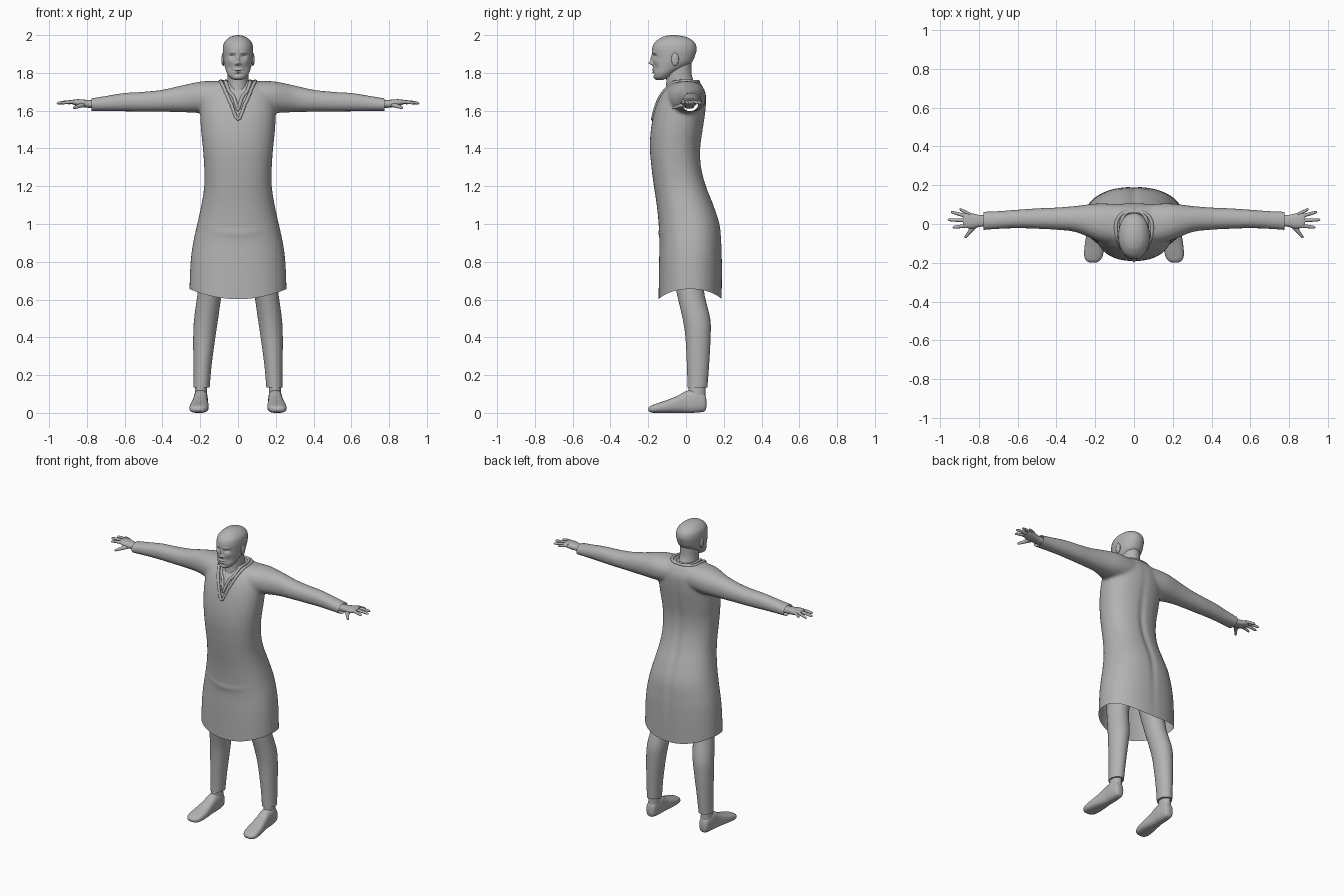
import bpy, bmesh, math
from mathutils import Vector
from mathutils.bvhtree import BVHTree

cube = bpy.data.objects.get("Cube")
if cube:
    bpy.data.objects.remove(cube, do_unlink=True)

grey = bpy.data.materials.new("plain_grey")
grey.use_nodes = True
grey.diffuse_color = (0.45, 0.45, 0.45, 1)
grey.node_tree.nodes["Principled BSDF"].inputs["Base Color"].default_value = (0.45, 0.45, 0.45, 1)


def smooth_rows(rows, steps):
    """Catmull-Rom interpolation through a list of equal-length tuples."""
    out = []
    for i in range(len(rows) - 1):
        a, b, c, d = (rows[min(max(i + k, 0), len(rows) - 1)] for k in (-1, 0, 1, 2))
        for s in range(steps):
            t = s / steps
            out.append([q + 0.5 * t * (r - p + t * (2 * p - 5 * q + 4 * r - w + t * (3 * (q - r) + w - p)))
                        for p, q, r, w in zip(a, b, c, d)])
    out.append(list(rows[-1]))
    return out


def loft(bm, rows, axis, power=2.0, sides=32, steps=5):
    """Closed loft; each row is (position, low, high, low, high) on the other two axes."""
    others = [k for k in range(3) if k != axis]
    rings = []
    for pos, a0, a1, b0, b1 in smooth_rows(rows, steps):
        ring = []
        for i in range(sides):
            ang = 2 * math.pi * i / sides
            c, s = math.cos(ang), math.sin(ang)
            co = [0, 0, 0]
            co[axis] = pos
            co[others[0]] = (a0 + a1) / 2 + (a1 - a0) / 2 * math.copysign(abs(c) ** (2 / power), c)
            co[others[1]] = (b0 + b1) / 2 + (b1 - b0) / 2 * math.copysign(abs(s) ** (2 / power), s)
            ring.append(bm.verts.new(co))
        rings.append(ring)
    for r, q in zip(rings, rings[1:]):
        for i in range(sides):
            j = (i + 1) % sides
            bm.faces.new((r[i], r[j], q[j], q[i]))
    bm.faces.new(rings[0])
    bm.faces.new(rings[-1])


def ball(bm, centre, size):
    made = bmesh.ops.create_uvsphere(bm, u_segments=20, v_segments=12, radius=1)["verts"]
    for v in made:
        v.co = Vector(centre) + Vector(a * b for a, b in zip(v.co, size))


def finish(name, bm, side=1, angle=50):
    for v in bm.verts:
        v.co.x *= side
    bmesh.ops.recalc_face_normals(bm, faces=bm.faces)
    me = bpy.data.meshes.new(name)
    bm.to_mesh(me)
    bm.free()
    me.materials.append(grey)
    me.polygons.foreach_set("use_smooth", [True] * len(me.polygons))
    me.set_sharp_from_angle(angle=math.radians(angle))
    ob = bpy.data.objects.new(name, me)
    bpy.context.collection.objects.link(ob)
    return ob


def bump(u, v):
    return math.exp(-(u * u + v * v))


# Coat: body and sleeves fused into one cloth surface
bm = bmesh.new()
body = [(.56, .257, -.145, .19), (.655, .257, -.145, .19), (.8, .251, -.143, .191), (.9, .238, -.14, .188),
        (1.0, .216, -.145, .179), (1.1, .194, -.155, .147), (1.2, .179, -.17, .108), (1.3, .179, -.183, .082),
        (1.4, .186, -.191, .077), (1.5, .196, -.186, .09), (1.6, .2, -.167, .104), (1.68, .19, -.137, .107),
        (1.73, .16, -.1, .088), (1.755, .1, -.085, .07)]
loft(bm, [(z, -w, w, f, b) for z, w, f, b in body], 2, 2.25, 48)
sleeve = [(.06, -.1, .1, 1.6, 1.756), (.13, -.1, .105, 1.59, 1.757), (.2, -.082, .105, 1.588, 1.754),
          (.3, -.042, .093, 1.592, 1.733), (.4, -.03, .085, 1.594, 1.711), (.5, -.025, .081, 1.595, 1.7),
          (.6, -.022, .074, 1.596, 1.694), (.7, -.026, .067, 1.597, 1.678), (.81, -.034, .063, 1.597, 1.66)]
for s in (1, -1):
    loft(bm, [(s * r[0], *r[1:]) for r in sleeve], 0, 2.2)
coat = finish("coat", bm)
mod = coat.modifiers.new("fuse", "REMESH")
mod.mode = "VOXEL"
mod.voxel_size = 0.01
mod = coat.modifiers.new("soften", "SMOOTH")
mod.factor, mod.iterations = 0.5, 6
dg = bpy.context.evaluated_depsgraph_get()
bm = bmesh.new()
bm.from_mesh(coat.evaluated_get(dg).to_mesh())
bpy.data.objects.remove(coat, do_unlink=True)

# Open the hem and cuffs
for point, outward in (((0, 0, .655), (0, 0, -1)), ((.775, 0, 0), (1, 0, 0)), ((-.775, 0, 0), (-1, 0, 0))):
    bmesh.ops.bisect_plane(bm, geom=bm.verts[:] + bm.edges[:] + bm.faces[:],
                           plane_co=point, plane_no=outward, clear_outer=True)
# Curved hem, back groove, waist fold and sunken neck opening
for v in bm.verts:
    x, y, z = v.co
    drop = max(0, 1 - (z - .655) / .2)
    v.co.z -= drop * .053 * (1 - min(1, (x / .255) ** 2))
    if y > .04 and abs(x) < .15:
        v.co.y -= .01 * bump(x / .022, (z - 1.2) / .35)
    if y < -.05 and abs(x) < .2:
        v.co.y -= .004 * bump(x / .12, (z - .95 - x * x) / .018)
        if z > 1.55 and abs(x) < (z - 1.55) * .4:
            v.co.y += .009
tree = BVHTree.FromBMesh(bm)
finish("coat", bm)

# Collar: rounded bands laid on the coat around the neck opening
for name, spread, low in (("outer_collar", 1.0, 1.56), ("inner_collar", .72, 1.61)):
    half = [(0, -.185, low), (.035, -.16, low + .08), (.068, -.115, 1.71), (.092, -.05, 1.76),
            (.088, .02, 1.77), (.055, .06, 1.77), (0, .072, 1.77)]
    half = smooth_rows([(x * spread, y, z) for x, y, z in half], 6)
    path = half + [(-x, y, z) for x, y, z in half[-2:0:-1]]
    cu = bpy.data.curves.new(name, "CURVE")
    cu.dimensions = "3D"
    cu.bevel_depth = .009
    cu.bevel_resolution = 3
    sp = cu.splines.new("POLY")
    sp.points.add(len(path) - 1)
    sp.use_cyclic_u = True
    for p, co in zip(sp.points, path):
        p.co = (*tree.find_nearest(Vector(co))[0], 1)
    cu.materials.append(grey)
    bpy.context.collection.objects.link(bpy.data.objects.new(name, cu))

# Head with the face pushed out of a dense loft
bm = bmesh.new()
skull = [(1.763, .02, -.158, -.12), (1.775, .043, -.167, -.09), (1.8, .059, -.172, -.055), (1.83, .069, -.174, .0),
         (1.86, .076, -.175, .034), (1.9, .08, -.178, .051), (1.93, .08, -.179, .056), (1.96, .073, -.166, .046),
         (1.985, .05, -.135, .014), (1.996, .025, -.105, -.025), (2.0, .006, -.08, -.06)]
loft(bm, [(z, -w, w, f, b) for z, w, f, b in skull], 2, 2.15, 128, 8)
face = [(0, 1.872, .008, .022, -.012), (0, 1.851, .012, .009, -.02), (.012, 1.847, .007, .006, -.007),
        (.031, 1.889, .015, .009, .012), (.03, 1.908, .02, .007, -.005), (.045, 1.86, .016, .014, -.004),
        (0, 1.817, .02, .005, -.008), (0, 1.803, .017, .005, -.007), (0, 1.81, .026, .0025, .005),
        (0, 1.792, .02, .005, .004), (0, 1.775, .018, .01, -.005), (.04, 1.825, .014, .02, .005)]
for v in bm.verts:
    if v.co.y < -.09:
        x, z = abs(v.co.x), v.co.z
        v.co.y += sum(d * bump((x - cx) / sx, (z - cz) / sz) for cx, cz, sx, sz, d in face)
finish("head", bm, angle=80)

# Neck
bm = bmesh.new()
loft(bm, [(1.66, -.07, .07, -.115, .06), (1.74, -.058, .058, -.105, .046), (1.79, -.055, .055, -.105, .03),
          (1.86, -.055, .055, -.1, .028)], 2)
finish("neck", bm)

for side, word in ((1, "left"), (-1, "right")):
    # Eye and ear
    bm = bmesh.new()
    ball(bm, (.031, -.148, 1.888), (.014, .011, .009))
    finish(word + "_eye", bm, side)
    bm = bmesh.new()
    ball(bm, (.079, -.058, 1.872), (.009, .02, .035))
    finish(word + "_ear", bm, side)

    # Hand: palm, four fingers and thumb
    bm = bmesh.new()
    loft(bm, [(.72, -.012, .046, 1.61, 1.652), (.79, -.014, .046, 1.615, 1.656), (.83, -.023, .054, 1.62, 1.66),
              (.86, -.021, .06, 1.628, 1.66), (.882, -.012, .052, 1.636, 1.656)], 0, 2.4, 24)
    for x0, y0, x1, y1 in ((.845, .05, .9, .077), (.86, .04, .944, .062), (.865, .018, .96, .022),
                           (.86, -.008, .935, -.018)):
        rows = []
        for t, r in ((0, .01), (.5, .009), (.9, .007), (1, .002)):
            x, y, z = x0 + (x1 - x0) * t, y0 + (y1 - y0) * t, 1.647 - .008 * t * t
            rows.append((x, y - r, y + r, z - r, z + r))
        loft(bm, rows, 0, 2, 12)
    loft(bm, [(-.005, .8, .845, 1.618, 1.645), (-.03, .822, .852, 1.615, 1.637), (-.055, .848, .868, 1.61, 1.627),
              (-.067, .859, .874, 1.609, 1.622), (-.073, .867, .872, 1.612, 1.617)], 1, 2, 12)
    finish(word + "_hand", bm, side)

    # Trouser leg
    bm = bmesh.new()
    loft(bm, [(1.0, .02, .19, -.09, .12), (.8, .05, .2, -.075, .105), (.65, .083, .212, -.052, .095),
              (.5, .105, .232, -.018, .128), (.4, .12, .237, -.003, .13), (.25, .14, .236, .005, .122),
              (.135, .15, .236, .008, .113)], 2)
    finish(word + "_trouser_leg", bm, side)

    # Shoe and ankle
    bm = bmesh.new()
    loft(bm, [(.108, .185, .212, .03, .07), (.097, .168, .227, .008, .1), (.05, .16, .235, .001, .122),
              (0, .16, .236, 0, .115), (-.04, .159, .242, 0, .093), (-.1, .155, .253, 0, .068),
              (-.16, .16, .257, 0, .048), (-.188, .175, .247, .003, .037), (-.199, .195, .228, .013, .025)], 1, 2.6)
    loft(bm, [(.05, .163, .232, .005, .104), (.1, .163, .229, .012, .103), (.17, .166, .226, .015, .102)], 2)
    finish(word + "_shoe", bm, side)
